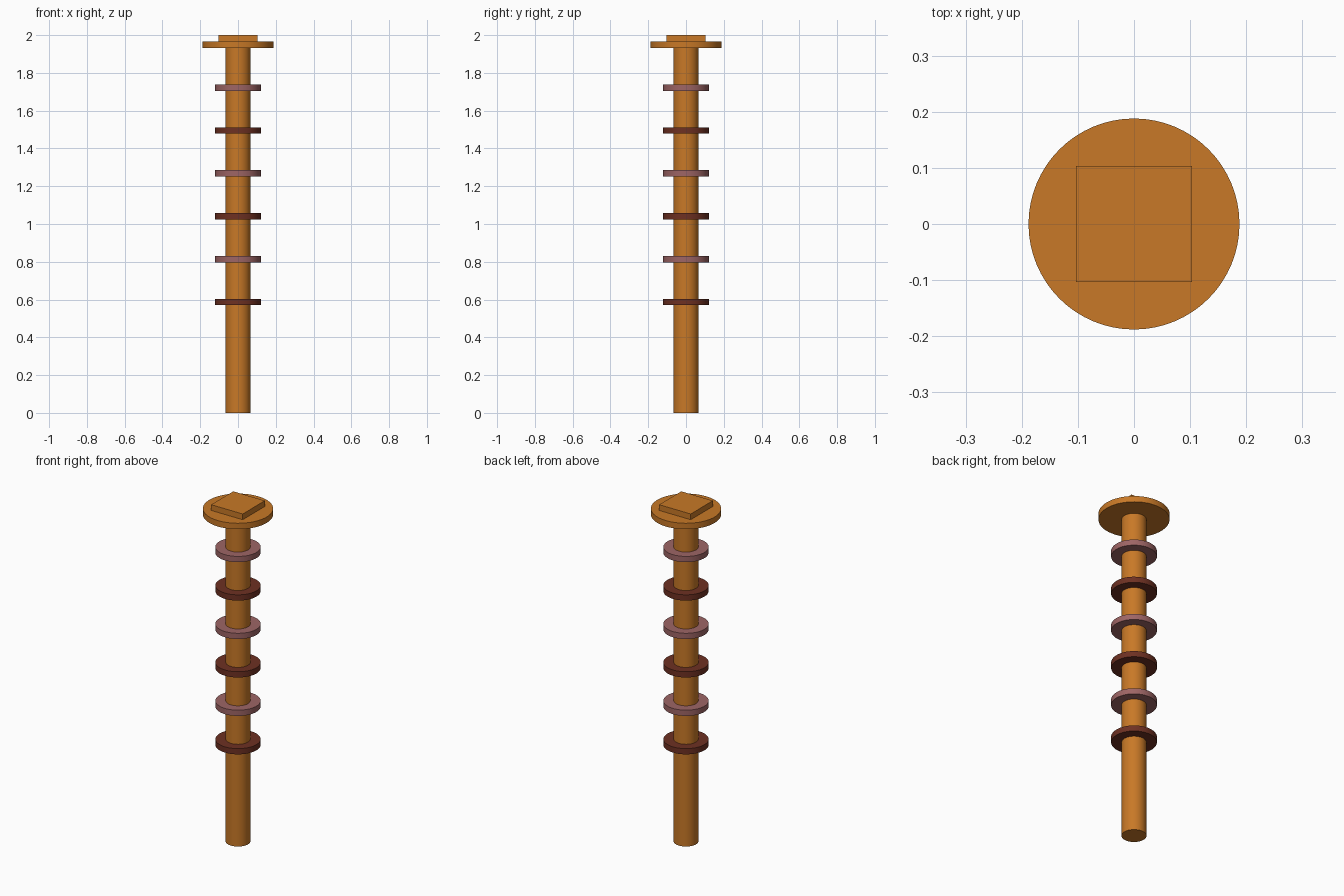
import bpy, math

if "Cube" in bpy.data.objects:
    bpy.data.objects.remove(bpy.data.objects["Cube"])


def material(name, color):
    m = bpy.data.materials.new(name)
    m.diffuse_color = (*color, 1.0)
    m.use_nodes = True
    m.node_tree.nodes["Principled BSDF"].inputs["Base Color"].default_value = m.diffuse_color
    return m


orange = material("orange_wood", (0.58, 0.19, 0.02))
pink = material("dusty_pink", (0.34, 0.13, 0.13))
brown = material("dark_red_brown", (0.155, 0.03, 0.016))


def disc(name, radius, z0, z1, mat):
    bpy.ops.mesh.primitive_cylinder_add(vertices=64, radius=radius, depth=z1 - z0,
                                        location=(0, 0, (z0 + z1) / 2))
    ob = bpy.context.object
    ob.name = name
    ob.data.materials.append(mat)
    bpy.ops.object.shade_smooth_by_angle(angle=math.radians(30))
    return ob


# Shaft and round cap plate
disc("shaft", 0.066, 0.0, 1.94, orange)
disc("cap_plate", 0.188, 1.931, 1.966, orange)

# Square block on top of the cap
bpy.ops.mesh.primitive_cube_add(size=1, location=(0, 0, 1.98))
block = bpy.context.object
block.name = "top_block"
block.scale = (0.206, 0.206, 0.04)
block.data.materials.append(orange)

# Six evenly spaced collars in alternating colours
for i in range(6):
    z = 0.587 + i * 0.227
    disc(f"collar_{i + 1}", 0.121, z - 0.017, z + 0.017, pink if i % 2 else brown)
